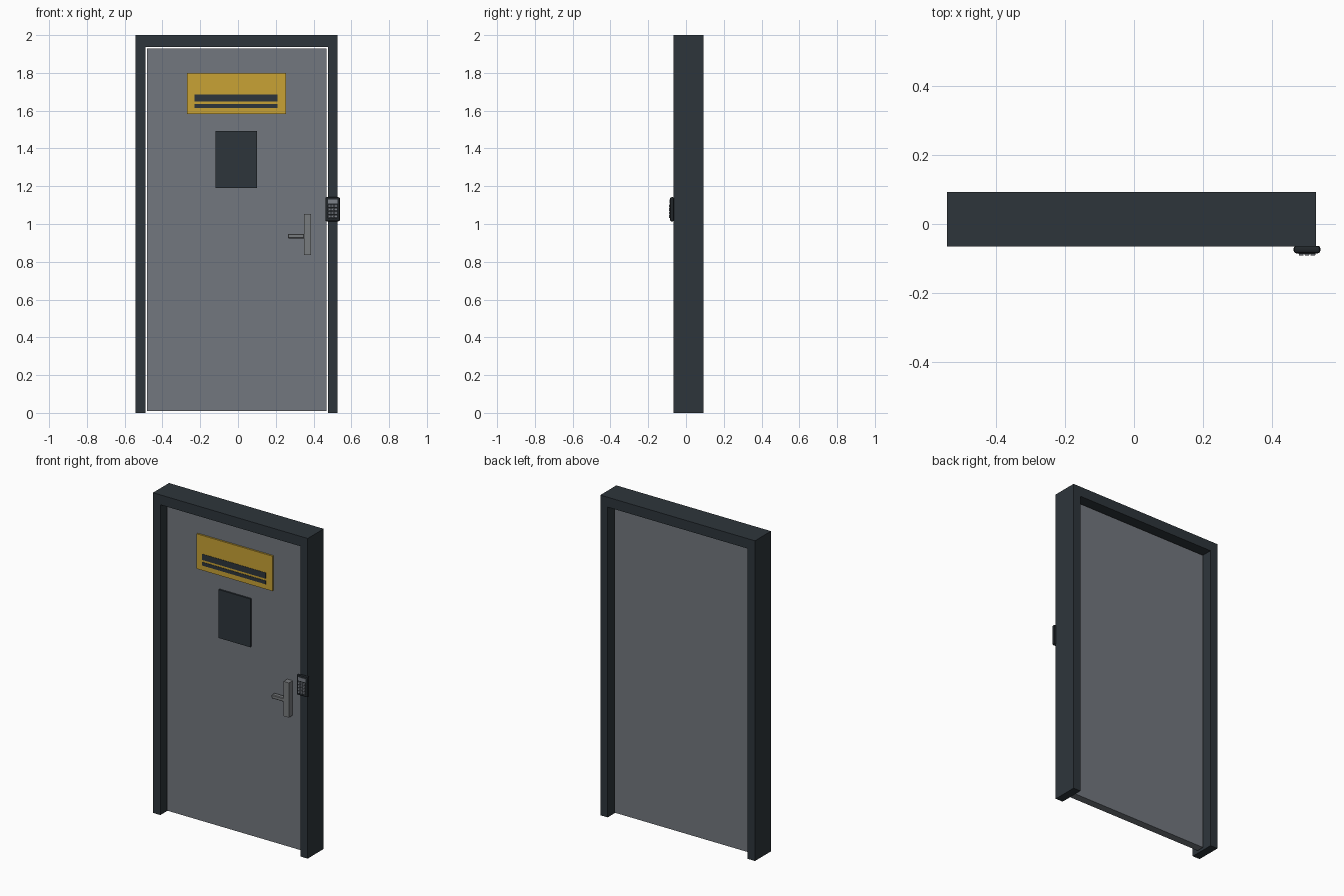
import bpy
from mathutils import Vector

old = bpy.data.objects.get("Cube")
if old:
    bpy.data.objects.remove(old, do_unlink=True)


def material(name, rgb):
    m = bpy.data.materials.new(name)
    m.use_nodes = True
    m.diffuse_color = (*rgb, 1)
    m.node_tree.nodes["Principled BSDF"].inputs["Base Color"].default_value = (*rgb, 1)
    return m


FRAME = material("dark slate", (0.027, 0.036, 0.044))
DOOR = material("door grey", (0.17, 0.185, 0.21))
METAL = material("handle grey", (0.19, 0.2, 0.21))
YELLOW = material("sign yellow", (0.58, 0.36, 0.035))
BLACK = material("keypad black", (0.015, 0.019, 0.023))
KEYS = material("key grey", (0.2, 0.22, 0.25))


def box(name, mat, x, y, z, bevel=0, segments=1):
    """Box from its (low, high) limits on each axis."""
    bpy.ops.mesh.primitive_cube_add(size=1)
    ob = bpy.context.object
    ob.name = name
    ends = (x, y, z)
    size = Vector([b - a for a, b in ends])
    mid = Vector([(a + b) / 2 for a, b in ends])
    for v in ob.data.vertices:
        v.co = v.co * size
    ob.location = mid
    ob.data.materials.append(mat)
    if bevel:
        mod = ob.modifiers.new("rounding", "BEVEL")
        mod.width = bevel
        mod.segments = segments
    return ob


# Frame: one U-shaped profile pushed through the wall depth
L, R, IL, IR, TOP, IT = -0.542, 0.527, -0.491, 0.476, 2.0, 1.938
front, back = -0.065, 0.093
outline = [(L, 0), (IL, 0), (IL, IT), (IR, IT), (IR, 0), (R, 0), (R, TOP), (L, TOP)]
n = len(outline)
verts = [(x, y, z) for y in (front, back) for x, z in outline]
# Each end is split into two jambs and a head so all faces stay convex
cap = [(0, 1, 2, 7), (2, 3, 6, 7), (3, 4, 5, 6)]
faces = cap + [tuple(i + n for i in reversed(f)) for f in cap]
faces += [(i, i + n, (i + 1) % n + n, (i + 1) % n) for i in range(n)]
mesh = bpy.data.meshes.new("door_frame")
mesh.from_pydata(verts, [], faces)
mesh.materials.append(FRAME)
bpy.context.collection.objects.link(bpy.data.objects.new("door_frame", mesh))

# Door leaf, with a narrow gap all round
face = -0.012
box("door_leaf", DOOR, (-0.483, 0.468), (face, 0.036), (0.01, 1.93))

# Sign with two stripes
box("sign_plate", YELLOW, (-0.269, 0.254), (face - 0.011, face), (1.582, 1.8))
for name, z in (("wide", (1.648, 1.685)), ("thin", (1.613, 1.635))):
    box("sign_stripe_" + name, FRAME, (-0.23, 0.209),
        (face - 0.013, face - 0.01), z)

# Dark window panel
box("window_panel", FRAME, (-0.118, 0.101), (face - 0.011, face), (1.19, 1.492))

# Handle
box("handle_plate", METAL, (0.349, 0.386), (-0.05, face), (0.837, 1.054))
box("handle_lever", METAL, (0.264, 0.352), (-0.048, -0.018), (0.924, 0.948), 0.004)

# Keypad on the left jamb
box("keypad_body", BLACK, (0.462, 0.54), (-0.085, -0.063), (1.014, 1.142), 0.008, 2)
box("keypad_screen", KEYS, (0.476, 0.526), (-0.087, -0.084), (1.108, 1.13))
for row in range(4):
    for col in range(3):
        x = 0.484 + col * 0.017
        z = 1.095 - row * 0.0185
        box(f"key_{row}_{col}", KEYS, (x - 0.0068, x + 0.0068),
            (-0.091, -0.084), (z - 0.007, z + 0.007), 0.001)
